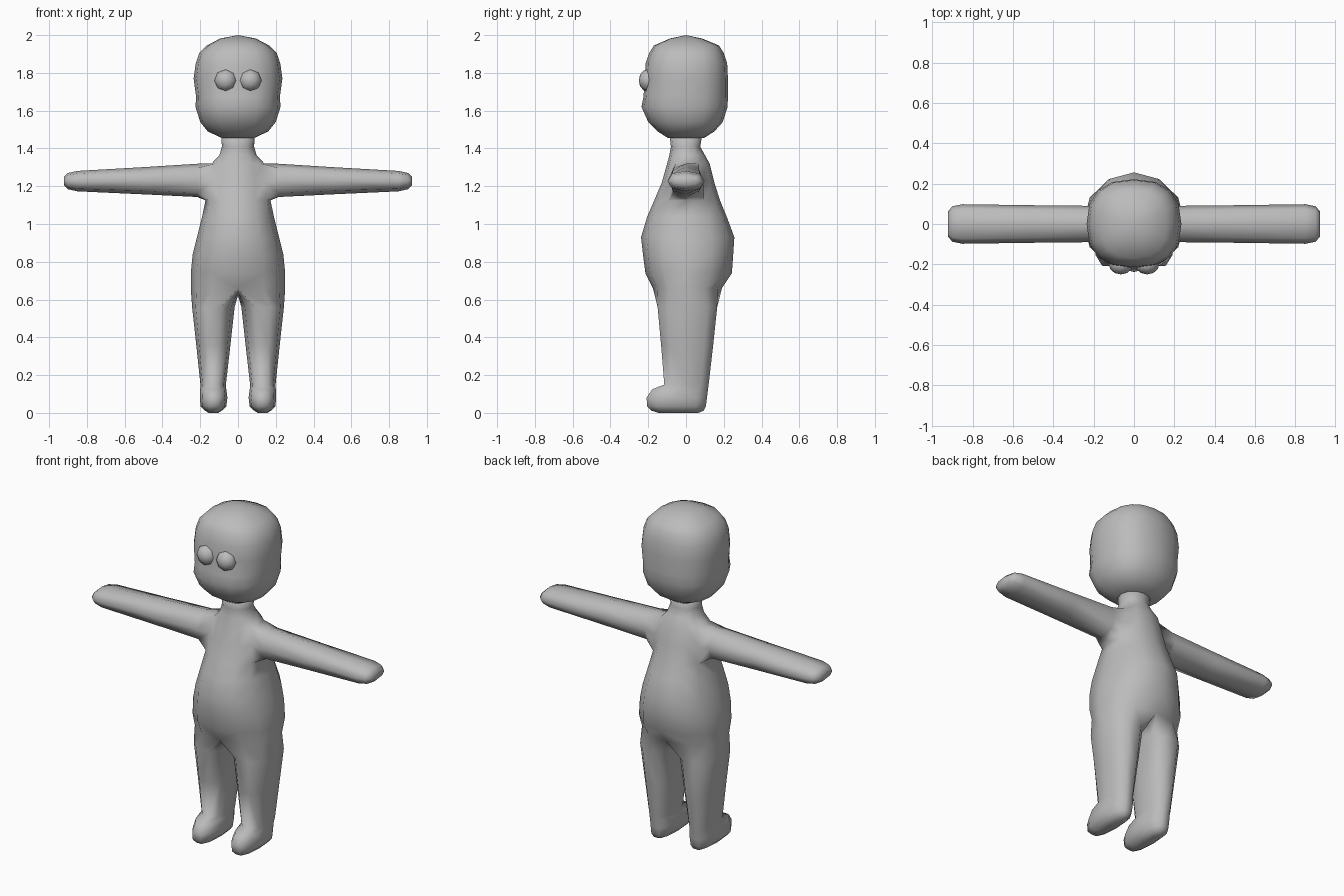
import bpy, bmesh, math

if "Cube" in bpy.data.objects:
    bpy.data.objects.remove(bpy.data.objects["Cube"])

skin = bpy.data.materials.new("plain grey")
skin.diffuse_color = (0.5, 0.5, 0.5, 1)
skin.use_nodes = True
skin.node_tree.nodes["Principled BSDF"].inputs["Base Color"].default_value = skin.diffuse_color


def power(v, e):
    return 0.0 if abs(v) < 1e-6 else math.copysign(abs(v) ** e, v)


def finish(bm, name):
    bmesh.ops.recalc_face_normals(bm, faces=bm.faces[:])
    mesh = bpy.data.meshes.new(name)
    bm.to_mesh(mesh)
    bm.free()
    for p in mesh.polygons:
        p.use_smooth = True
    mesh.materials.append(skin)
    ob = bpy.data.objects.new(name, mesh)
    bpy.context.collection.objects.link(ob)
    return ob


def bridge(bm, a, b, closed=True):
    n = len(a)
    for i in range(n if closed else n - 1):
        j = (i + 1) % n
        bm.faces.new((a[i], a[j], b[j], b[i]))


# Body: one half, then mirrored into a single welded surface
bm = bmesh.new()

# Torso half-rings: z, half width, front depth, back depth
torso = [(0.66, 0.25, 0.175, 0.19), (0.74, 0.25, 0.215, 0.243),
         (0.84, 0.24, 0.228, 0.25), (0.93, 0.217, 0.238, 0.256),
         (1.04, 0.19, 0.205, 0.215), (1.125, 0.172, 0.168, 0.18),
         (1.22, 0.165, 0.128, 0.15), (1.32, 0.14, 0.1, 0.125),
         (1.365, 0.098, 0.088, 0.1), (1.41, 0.085, 0.08, 0.075),
         (1.48, 0.09, 0.088, 0.088)]
ARM_LOW, ARM_MID, ARM_HIGH = 5, 6, 7
rings = []
for level, (z, w, f, b) in enumerate(torso):
    ring = []
    for k in range(7):
        a = math.radians(30 * k - 90)
        if level == ARM_MID and k == 3:      # open socket for the arm
            ring.append(None)
            continue
        s = power(math.sin(a), 0.9)
        ring.append(bm.verts.new((w * power(math.cos(a), 0.9), s * (f if s < 0 else b), z)))
    rings.append(ring)
for lo, hi in zip(rings, rings[1:]):
    for k in range(6):
        quad = (lo[k], lo[k + 1], hi[k + 1], hi[k])
        if None not in quad:
            bm.faces.new(quad)

# Arm: rings along x, starting on the socket edge
lo, mid, hi = rings[ARM_LOW], rings[ARM_MID], rings[ARM_HIGH]
prev = [lo[2], lo[3], lo[4], mid[4], hi[4], hi[3], hi[2], mid[2]]
for x, z, ry, rz in [(0.215, 1.231, 0.09, 0.088), (0.5, 1.229, 0.093, 0.072),
                     (0.85, 1.227, 0.098, 0.054), (0.9, 1.227, 0.088, 0.043),
                     (0.922, 1.227, 0.062, 0.022)]:
    ring = []
    for k in range(8):
        a = math.radians(225 + 45 * k)
        ring.append(bm.verts.new((x, ry * power(math.cos(a), 0.85),
                                  z + rz * power(math.sin(a), 0.85))))
    bridge(bm, prev, ring)
    prev = ring
bm.faces.new(prev)

# Leg and foot: hip half-ring closed by the crotch line, then rings going down
crotch = [bm.verts.new((0, y, z)) for y, z in ((0.1, 0.64), (0, 0.622), (-0.09, 0.64))]
prev = rings[0] + crotch
# z, inner x, outer x, front y, back y
for z, xi, xo, yf, yb in [(0.56, 0.018, 0.243, -0.157, 0.172),
                          (0.36, 0.04, 0.221, -0.138, 0.15),
                          (0.15, 0.064, 0.199, -0.12, 0.125),
                          (0.125, 0.062, 0.2, -0.185, 0.123),
                          (0.08, 0.056, 0.202, -0.216, 0.118),
                          (0.035, 0.062, 0.198, -0.212, 0.112),
                          (0.012, 0.085, 0.175, -0.19, 0.1),
                          (0.0, 0.105, 0.155, -0.15, 0.07)]:
    ring = []
    for k in range(10):
        a = math.radians(36 * k - 108)
        ring.append(bm.verts.new(((xi + xo) / 2 + (xo - xi) / 2 * power(math.cos(a), 0.85),
                                  (yf + yb) / 2 + (yb - yf) / 2 * power(math.sin(a), 0.85), z)))
    bridge(bm, prev, ring)
    prev = ring
bm.faces.new(prev)

bmesh.ops.mirror(bm, geom=bm.verts[:] + bm.edges[:] + bm.faces[:],
                 axis='X', merge_dist=0.001)
bmesh.ops.remove_doubles(bm, verts=bm.verts[:], dist=0.0005)
bmesh.ops.holes_fill(bm, edges=[e for e in bm.edges if e.is_boundary], sides=0)
finish(bm, "body")

# Head: rounded-square rings stacked between two poles
bm = bmesh.new()
prev = None
# z, half width, front depth, back depth
for z, w, f, b in [(1.455, 0.085, 0.095, 0.095), (1.49, 0.16, 0.15, 0.15),
                   (1.54, 0.2, 0.2, 0.195), (1.62, 0.225, 0.236, 0.22),
                   (1.675, 0.222, 0.225, 0.222), (1.77, 0.235, 0.218, 0.222),
                   (1.85, 0.224, 0.214, 0.218), (1.905, 0.205, 0.195, 0.2),
                   (1.945, 0.165, 0.17, 0.175), (1.982, 0.095, 0.085, 0.085)]:
    ring = []
    for k in range(16):
        a = math.tau * k / 16
        s = power(math.sin(a), 0.82)
        ring.append(bm.verts.new((w * power(math.cos(a), 0.82), s * (f if s < 0 else b), z)))
    if prev:
        bridge(bm, prev, ring)
    else:
        bm.faces.new(ring)
    prev = ring
crown = bm.verts.new((0, 0, 2.0))
for k in range(16):
    bm.faces.new((prev[k], prev[(k + 1) % 16], crown))
finish(bm, "head")

# Eyes: flattened low-poly balls facing forward
for side, label in ((-1, "right_eye"), (1, "left_eye")):
    bm = bmesh.new()
    bmesh.ops.create_uvsphere(bm, u_segments=8, v_segments=6, radius=1)
    for v in bm.verts:
        x, y, z = v.co
        v.co = (side * 0.065 + 0.06 * x, -0.2 - 0.05 * z, 1.76 + 0.06 * y)
    finish(bm, label)
